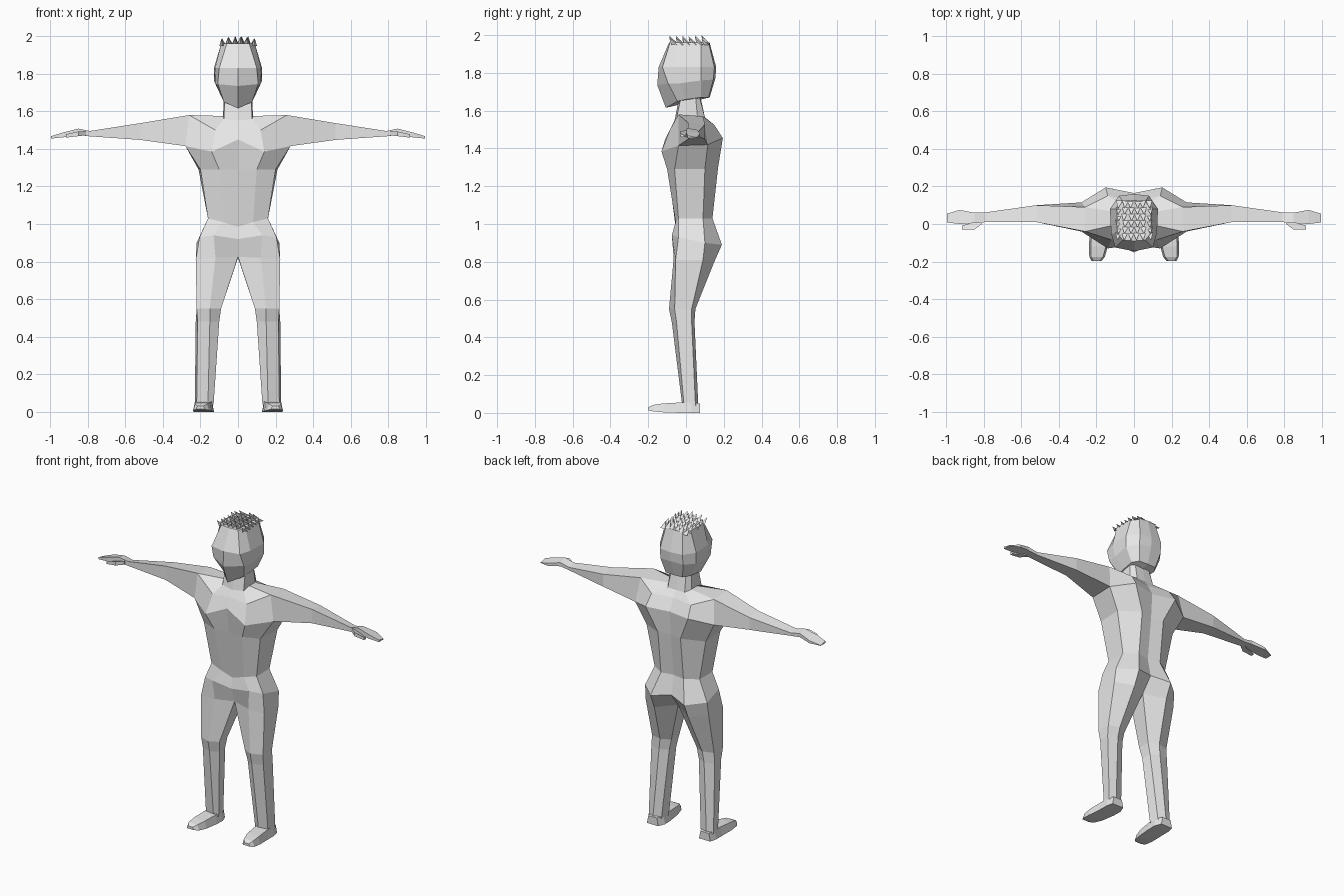
import bpy, bmesh, math, random
from mathutils import Vector

random.seed(3)
grey = bpy.data.materials.new("light grey")
grey.diffuse_color = (0.8, 0.8, 0.8, 1)


def finish(name, bm, mirror=True):
    """Turn a bmesh into a flat-shaded object, mirrored across x = 0."""
    if mirror:
        other = bm.copy()
        for v in other.verts:
            v.co.x = -v.co.x
        tmp = bpy.data.meshes.new("tmp")
        other.to_mesh(tmp)
        other.free()
        bm.from_mesh(tmp)
        bpy.data.meshes.remove(tmp)
        bmesh.ops.remove_doubles(bm, verts=bm.verts, dist=0.0005)
    bmesh.ops.recalc_face_normals(bm, faces=bm.faces)
    me = bpy.data.meshes.new(name)
    bm.to_mesh(me)
    bm.free()
    me.materials.append(grey)
    ob = bpy.data.objects.new(name, me)
    bpy.context.collection.objects.link(ob)
    return ob


def add_rings(bm, rings):
    return [[bm.verts.new(p) for p in ring] for ring in rings]


def skin(bm, rings, closed=True, skip=()):
    """Bridge neighbouring rings with quads; skip holds (ring, side) holes."""
    for i in range(len(rings) - 1):
        a, b = rings[i], rings[i + 1]
        n = len(a)
        for j in range(n if closed else n - 1):
            if (i, j) not in skip:
                k = (j + 1) % n
                bm.faces.new((a[j], a[k], b[k], b[j]))


def level(z, pts):
    return [(x, y, z) for x, y in pts]


# Body: half rings from front centre round to back centre, neck down to waist
bm = bmesh.new()
trunk = add_rings(bm, [
    level(1.68, [(0, -.035), (.07, -.025), (.075, .01), (.075, .05), (.05, .07), (0, .075)]),
    [(0, -.06, 1.55), (.075, -.05, 1.56), (.08, 0, 1.575), (.08, .06, 1.575), (.06, .1, 1.565), (0, .1, 1.565)],
    [(0, -.08, 1.51), (.12, -.085, 1.50), (.26, -.04, 1.58), (.26, .09, 1.57), (.14, .15, 1.525), (0, .125, 1.525)],
    [(0, -.11, 1.45), (.14, -.13, 1.385), (.28, -.04, 1.415), (.28, .115, 1.42), (.15, .195, 1.455), (0, .165, 1.45)],
    [(0, -.095, 1.29), (.10, -.10, 1.29), (.20, -.06, 1.29), (.21, .10, 1.29), (.08, .17, 1.30), (0, .155, 1.30)],
    [(0, -.055, .985), (.08, -.055, 1.01), (.16, -.04, 1.03), (.16, .09, 1.03), (.08, .14, 1.03), (0, .125, 1.03)],
    [(0, -.07, .92), (.13, -.075, .94), (.205, -.04, .93), (.22, .10, .90), (.12, .19, .89), (0, .15, .91)],
    [(0, -.035, .825), (.12, -.065, .82), (.225, -.055, .81), (.225, .09, .81), (.12, .15, .80), (0, .08, .82)],
])
skin(bm, trunk, closed=False, skip={(2, 2)})

# Legs continue from the hip ring, with the inner side closed
leg = add_rings(bm, [
    level(.55, [(.09, -.06), (.15, -.09), (.22, -.06), (.22, .03), (.15, .05), (.09, .02)]),
    level(.48, [(.10, -.045), (.15, -.075), (.215, -.05), (.225, .03), (.16, .045), (.105, .02)]),
    level(.04, [(.13, -.01), (.16, -.02), (.22, -.01), (.23, .05), (.19, .065), (.14, .05)]),
])
skin(bm, [trunk[-1]] + leg)

# Arms grow from the shoulder opening; order: top front, top back, low back, low front
root = [trunk[2][2], trunk[2][3], trunk[3][3], trunk[3][2]]


def arm_ring(x, y0, y1, z0, z1):
    return [(x, y0, z1), (x, y1, z1 - .01), (x, y1, z0), (x, y0, z0)]


arm = add_rings(bm, [
    arm_ring(.52, .01, .10, 1.448, 1.537),
    arm_ring(.79, .01, .062, 1.467, 1.495),
    arm_ring(.85, .005, .06, 1.474, 1.508),
    arm_ring(.93, .00, .075, 1.462, 1.488),
    arm_ring(.995, .008, .055, 1.455, 1.468),
])
skin(bm, [root] + arm)
bm.faces.new(arm[-1])
finish("body", bm)

# Thumbs
bm = bmesh.new()
thumb = add_rings(bm, [
    arm_ring(.81, .0, .03, 1.472, 1.495),
    arm_ring(.85, -.03, .01, 1.468, 1.492),
    arm_ring(.915, -.028, -.008, 1.46, 1.478),
])
skin(bm, thumb)
bm.faces.new(thumb[0])
bm.faces.new(thumb[-1])
finish("thumbs", bm)

# Feet: sections from heel to toe (y, inner x, outer x, top z, bottom z)
bm = bmesh.new()
foot = add_rings(bm, [
    [(a, y, b0), (a + .01, y, t), (b - .01, y, t), (b, y, b0)]
    for y, a, b, t, b0 in [(.075, .145, .225, .05, 0), (.03, .128, .235, .055, 0),
                           (-.03, .13, .235, .055, 0), (-.12, .14, .24, .05, .003),
                           (-.175, .155, .238, .042, .008), (-.198, .175, .225, .03, .014)]])
skin(bm, foot)
bm.faces.new(foot[0])
bm.faces.new(foot[-1])
finish("feet", bm)

# Head: half rings, crown to jaw
bm = bmesh.new()
head = add_rings(bm, [
    level(1.96, [(0, -.09), (.06, -.085), (.09, -.05), (.09, .08), (.06, .12), (0, .125)]),
    level(1.83, [(0, -.145), (.10, -.125), (.122, -.05), (.128, .08), (.08, .15), (0, .16)]),
    [(0, -.152, 1.735), (.108, -.095, 1.745), (.118, -.03, 1.745), (.127, .08, 1.76), (.08, .145, 1.765), (0, .155, 1.77)],
    [(0, -.107, 1.615), (.075, -.045, 1.65), (.08, 0, 1.66), (.085, .08, 1.67), (.06, .12, 1.67), (0, .125, 1.67)],
])
skin(bm, head, closed=False)
bm.faces.new(head[0])
bm.faces.new(head[-1])
finish("head", bm)

# Hair: rows of small three-sided spikes swept forward
bm = bmesh.new()
for r in range(6):
    for c in range(6):
        x = -.08 + .032 * c + random.uniform(-.004, .004)
        y = -.062 + .034 * r
        z = 1.948 if c in (0, 5) else 1.957
        base = [bm.verts.new((x + dx, y + dy, z)) for dx, dy in
                [(-.017, .016), (.017, .016), (0, -.016)]]
        tip = bm.verts.new((x * 1.08, y - .026, z + random.uniform(.03, .043)))
        bm.faces.new(base)
        for k in range(3):
            bm.faces.new((base[k], base[(k + 1) % 3], tip))
finish("hair", bm, mirror=False)
